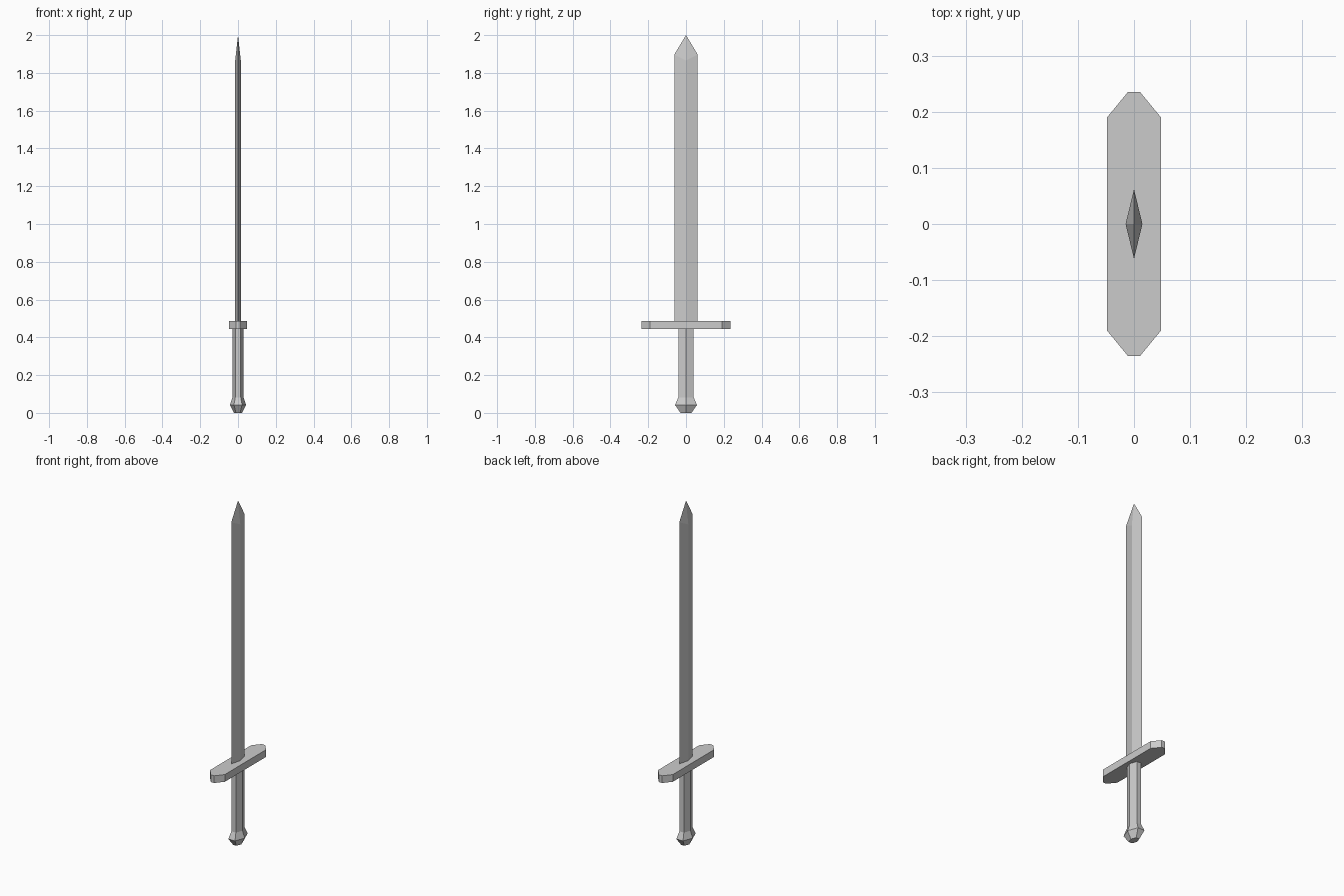
import bpy
import bmesh
from math import cos, sin, pi

if "Cube" in bpy.data.objects:
    bpy.data.objects.remove(bpy.data.objects["Cube"])


def make_object(name, bm):
    bmesh.ops.recalc_face_normals(bm, faces=bm.faces)
    mesh = bpy.data.meshes.new(name)
    bm.to_mesh(mesh)
    bm.free()
    obj = bpy.data.objects.new(name, mesh)
    bpy.context.collection.objects.link(obj)
    return obj


def loft(name, rings, tip=None):
    """Skin a stack of equal-length point rings; close with a cap or a tip point."""
    bm = bmesh.new()
    loops = [[bm.verts.new(p) for p in ring] for ring in rings]
    n = len(loops[0])
    for a, b in zip(loops, loops[1:]):
        for i in range(n):
            j = (i + 1) % n
            bm.faces.new((a[i], a[j], b[j], b[i]))
    bm.faces.new(loops[0][::-1])
    if tip:
        apex = bm.verts.new(tip)
        for i in range(n):
            bm.faces.new((loops[-1][i], loops[-1][(i + 1) % n], apex))
    else:
        bm.faces.new(loops[-1])
    return make_object(name, bm)


def hexagon(rx, ry, z):
    return [(rx * cos(i * pi / 3), ry * sin(i * pi / 3), z) for i in range(6)]


def diamond(z_ridge, z_edge):
    return [(0.015, 0, z_ridge), (0, 0.062, z_edge),
            (-0.015, 0, z_ridge), (0, -0.062, z_edge)]


# Blade: diamond section, ridges end slightly below the edge shoulders
loft("blade", [diamond(0.47, 0.47), diamond(1.865, 1.897)], tip=(0, 0, 2.0))

# Crossguard: flat bar with chamfered ends
quarter = [(0.048, 0.19), (0.011, 0.235)]
outline = (quarter + [(-x, y) for x, y in quarter[::-1]]
           + [(-x, -y) for x, y in quarter] + [(x, -y) for x, y in quarter[::-1]])
loft("crossguard", [[(x, y, z) for x, y in outline] for z in (0.445, 0.487)])

# Grip flaring into a faceted pommel, six sided
profile = [(0.021, 0.034, 0.0), (0.043, 0.067, 0.042),
           (0.029, 0.047, 0.082), (0.029, 0.047, 0.45)]
loft("grip_and_pommel", [hexagon(*p) for p in profile])
